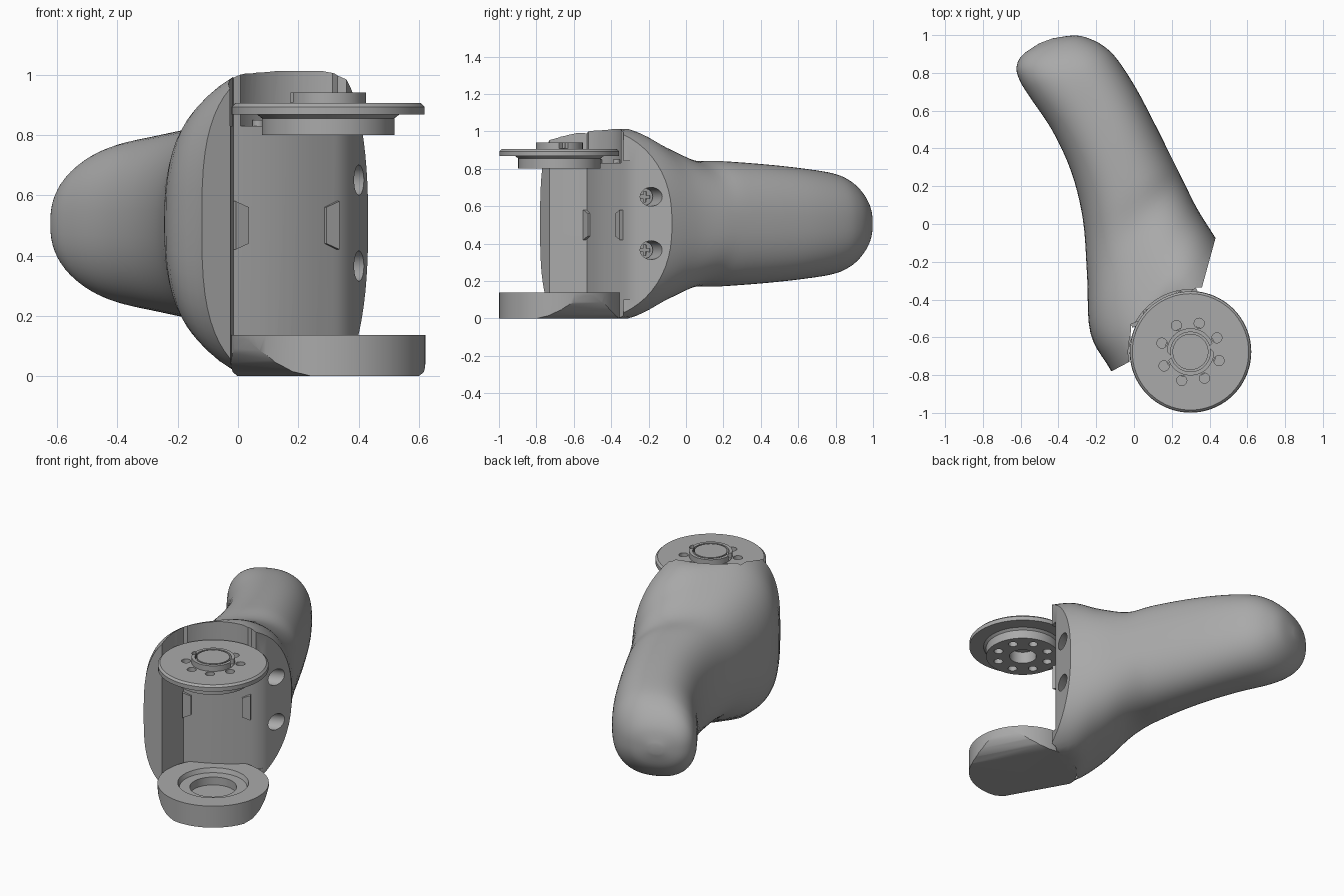
import bpy, bmesh, math
from mathutils import Vector

if "Cube" in bpy.data.objects:
    bpy.data.objects.remove(bpy.data.objects["Cube"], do_unlink=True)

grey = bpy.data.materials.new("plain grey")
grey.use_nodes = True
colour = (0.4, 0.4, 0.4, 1)
grey.diffuse_color = colour
grey.node_tree.nodes["Principled BSDF"].inputs["Base Color"].default_value = colour

AXIS = Vector((0.299, -0.677, 0))      # motor axis
PANEL = Vector((0.87, 0.49, 0))        # direction along the pocket's back panel
INTO = Vector((-0.49, 0.87, 0))        # direction into the head


def make(name, bm):
    bmesh.ops.recalc_face_normals(bm, faces=bm.faces)
    mesh = bpy.data.meshes.new(name)
    bm.to_mesh(mesh)
    bm.free()
    mesh.materials.append(grey)
    obj = bpy.data.objects.new(name, mesh)
    bpy.context.collection.objects.link(obj)
    return obj


def prism(name, points, depth, shift):
    """Extrude a polygon by a vector, after moving it by another."""
    bm = bmesh.new()
    face = bm.faces.new([bm.verts.new(Vector(p) + Vector(shift)) for p in points])
    new = bmesh.ops.extrude_face_region(bm, geom=[face])["geom"]
    bmesh.ops.translate(bm, vec=depth, verts=[v for v in new if isinstance(v, bmesh.types.BMVert)])
    return make(name, bm)


def lathe(name, profile, centre=AXIS, steps=72):
    """Spin a (radius, height) outline around an upright axis."""
    bm = bmesh.new()
    vs = [bm.verts.new((r, 0, z)) for r, z in profile]
    es = [bm.edges.new((a, b)) for a, b in zip(vs, vs[1:])]
    bmesh.ops.spin(bm, geom=vs + es, cent=(0, 0, 0), axis=(0, 0, 1),
                   angle=math.tau, steps=steps, use_duplicate=False)
    bmesh.ops.remove_doubles(bm, verts=bm.verts, dist=0.0003)
    bmesh.ops.translate(bm, vec=centre, verts=bm.verts)
    return make(name, bm)


def rod(name, start, end, radius, sides=32):
    start, end = Vector(start), Vector(end)
    d = end - start
    bm = bmesh.new()
    bmesh.ops.create_cone(bm, cap_ends=True, segments=sides, radius1=radius,
                          radius2=radius, depth=d.length)
    bmesh.ops.transform(bm, matrix=d.to_track_quat("Z", "Y").to_matrix().to_4x4(), verts=bm.verts)
    bmesh.ops.translate(bm, vec=(start + end) / 2, verts=bm.verts)
    return make(name, bm)


def boolean(obj, tools, operation="DIFFERENCE"):
    bpy.context.view_layer.objects.active = obj
    for tool in tools:
        tool.hide_render = True
        mod = obj.modifiers.new("cut", "BOOLEAN")
        mod.operation, mod.solver, mod.object = operation, "EXACT", tool
        bpy.ops.object.modifier_apply(modifier=mod.name)
        bpy.data.objects.remove(tool, do_unlink=True)


# Handle and head: left edge, right edge and half height of each section
sections = [
    ((0.02, -1.04), (0.58, -0.32), 0.53), ((-0.12, -0.78), (0.435, -0.08), 0.525),
    ((-0.23, -0.58), (0.335, 0.08), 0.435), ((-0.248, -0.28), (0.26, 0.23), 0.345),
    ((-0.27, 0.02), (0.20, 0.35), 0.335), ((-0.33, 0.27), (0.10, 0.55), 0.318),
    ((-0.43, 0.49), (0.01, 0.72), 0.297), ((-0.55, 0.67), (-0.08, 0.86), 0.272),
    ((-0.605, 0.76), (-0.145, 0.93), 0.24), ((-0.622, 0.83), (-0.22, 0.975), 0.19),
    ((-0.59, 0.895), (-0.31, 0.998), 0.12), ((-0.50, 0.957), (-0.43, 0.983), 0.03)]


def spline(k, t):
    """Smooth blend between section k and the next."""
    rows = [sections[min(max(k + i, 0), len(sections) - 1)] for i in (-1, 0, 1, 2)]
    a, b, c, d = [Vector((*l, *r)) for l, r, h in rows]
    ha, hb, hc, hd = [row[2] for row in rows]
    mix = lambda a, b, c, d: (b * 2 + (c - a) * t + (a * 2 - b * 5 + c * 4 - d) * t**2
                              + (b * 3 - a - c * 3 + d) * t**3) * 0.5
    return mix(a, b, c, d), mix(ha, hb, hc, hd)


def power(v, n):
    return math.copysign(abs(v) ** (2 / n), v)


bm = bmesh.new()
rings = []
SIDES, SUB = 64, 5
MID = 0.506
for k in range(len(sections) - 1):
    for s in range(SUB + (k == len(sections) - 2)):
        p, h = spline(k, s / SUB)
        left, right = Vector(p[:2]), Vector(p[2:])
        boxy = 2.35 + 0.7 * min(1, max(0, (3.5 - k - s / SUB) / 2))
        ring = []
        for i in range(SIDES):
            a = math.tau * i / SIDES
            n = boxy if math.cos(a) < 0 else 2.35
            xy = (left + right) / 2 + (right - left) / 2 * power(math.cos(a), n)
            z = max(-MID, min(MID, h * power(math.sin(a), n)))
            ring.append(bm.verts.new((*xy, MID + z)))
        rings.append(ring)
for r, q in zip(rings, rings[1:]):
    for i in range(SIDES):
        j = (i + 1) % SIDES
        bm.faces.new((r[i], r[j], q[j], q[i]))
bm.faces.new(rings[0])
bm.faces.new(rings[-1])
body = make("handle_and_head", bm)

# Motor pocket with a gently bulging back, disc clearance and slanted screw holes
start, end = Vector((-0.015, -0.53, 0)), Vector((0.33, -0.335, 0))
bulge = [start.lerp(end, i / 8) - INTO * 0.02 * math.sin(math.pi * i / 8) for i in range(9)]
outline = [(-0.3, -0.875, 0), (-0.025, -0.73, 0), *bulge, (0.36, -0.335, 0),
           (0.43, -0.08, 0), (0.47, 0.055, 0), (1.2, 0.05, 0), (1.2, -1.4, 0), (-0.3, -1.4, 0)]
pocket = prism("pocket_cutter", outline, (0, 0, 1.4), (0, 0, -0.2))
chamfer = prism("chamfer_cutter", [(0.33, -0.335, 0), (0.37, -0.36, 0), (0.375, -0.285, 0)],
                (0, 0, 0.74), (0, 0, 0.1))
clearance = rod("clearance_cutter", AXIS + Vector((0, 0, 0.83)), AXIS + Vector((0, 0, 1.2)), 0.33, 72)
heights = (0.365, 0.65)
holes = [rod("hole_cutter", (0.5, -0.15, z), (0.28, -0.23, z), 0.05) for z in heights]
boolean(body, [pocket, chamfer, clearance] + holes)


# Crosshead screws
def screw(name, base, direction, radius):
    base, direction = Vector(base), Vector(direction).normalized()
    head = rod(name, base, base + direction * 0.03, radius, 24)
    side = direction.orthogonal().normalized()
    up = side.cross(direction)
    for a, b in ((side + up, side - up), (side - up, side + up)):
        a, b = a * radius * 0.45, b * radius * 0.13
        corners = [base + direction * 0.02 + v for v in (a + b, a - b, -a - b, -a + b)]
        boolean(head, [prism("slot_cutter", corners, direction * 0.03, (0, 0, 0))])


for label, z in zip(("lower", "upper"), heights):
    screw(label + "_side_screw", (0.28, -0.23, z), (0.94, 0.34, 0), 0.045)
for label, s in (("left", 1), ("right", -1)):
    spot = AXIS + INTO * 0.295 + PANEL * 0.1 * s + Vector((0, 0, 0.82))
    screw(label + "_ledge_screw", spot, (0, 0, 1), 0.02)

# Tabs at the middle of the pocket panel's edges
for name, x, y, s in (("left_tab", 0.305, -0.35, 1), ("right_tab", 0.005, -0.52, -1)):
    c = Vector((x, y, 0.5))
    corners = [c + PANEL * 0.025 * a * s + Vector((0, 0, b)) for a, b in
               ((-1, -0.06), (1, -0.08), (1, 0.08), (-1, 0.06))]
    prism(name, corners, INTO * -0.03, INTO * 0.01)

# Lower bearing cup: stepped bowl with its underside rounded on both sides
cup = lathe("lower_cup", [(0, 0), (0.322, 0), (0.322, 0.137), (0.205, 0.137), (0.195, 0.11),
                          (0.135, 0.11), (0.135, 0.06), (0, 0.06)])
half = [(0.2, -0.001), (0.25, 0.015), (0.285, 0.045), (0.31, 0.085), (0.323, 0.125), (0.33, 0.2)]
hull = half + [(-u, z) for u, z in reversed(half)]
boolean(cup, [prism("hull_tool", [PANEL * u + Vector((0, 0, z)) for u, z in hull],
                    INTO * 2, AXIS - INTO)], "INTERSECT")

# Rotating disc: flange below, hub ring above, ring of holes
disc = lathe("motor_disc", [(0, 0.875), (0.08, 0.875), (0.08, 0.80), (0.22, 0.80), (0.22, 0.855),
                            (0.235, 0.867), (0.32, 0.867), (0.32, 0.893), (0.308, 0.905),
                            (0.125, 0.905), (0.125, 0.94), (0.105, 0.94), (0.105, 0.91),
                            (0.095, 0.91), (0.095, 0.94), (0, 0.94)])
cutters = []
for i in range(8):
    a = math.radians(73 + 45 * i)
    spot = AXIS + Vector((math.cos(a), math.sin(a), 0)) * 0.158
    cutters.append(rod("disc_hole", spot + Vector((0, 0, 0.7)), spot + Vector((0, 0, 1)), 0.027, 20))
for a in (0.2, math.pi + 0.2):
    spot = AXIS + Vector((math.cos(a), math.sin(a), 0)) * 0.13
    cutters.append(rod("ring_gap", spot + Vector((0, 0, 0.908)), spot + Vector((0, 0, 1)), 0.03, 4))
boolean(disc, cutters)

# Smooth shading with crisp edges
bpy.ops.object.select_all(action="DESELECT")
for obj in bpy.context.scene.objects:
    if obj.type == "MESH" and grey.name in obj.data.materials:
        obj.select_set(True)
bpy.context.view_layer.objects.active = body
bpy.ops.object.shade_smooth_by_angle(angle=math.radians(30))
